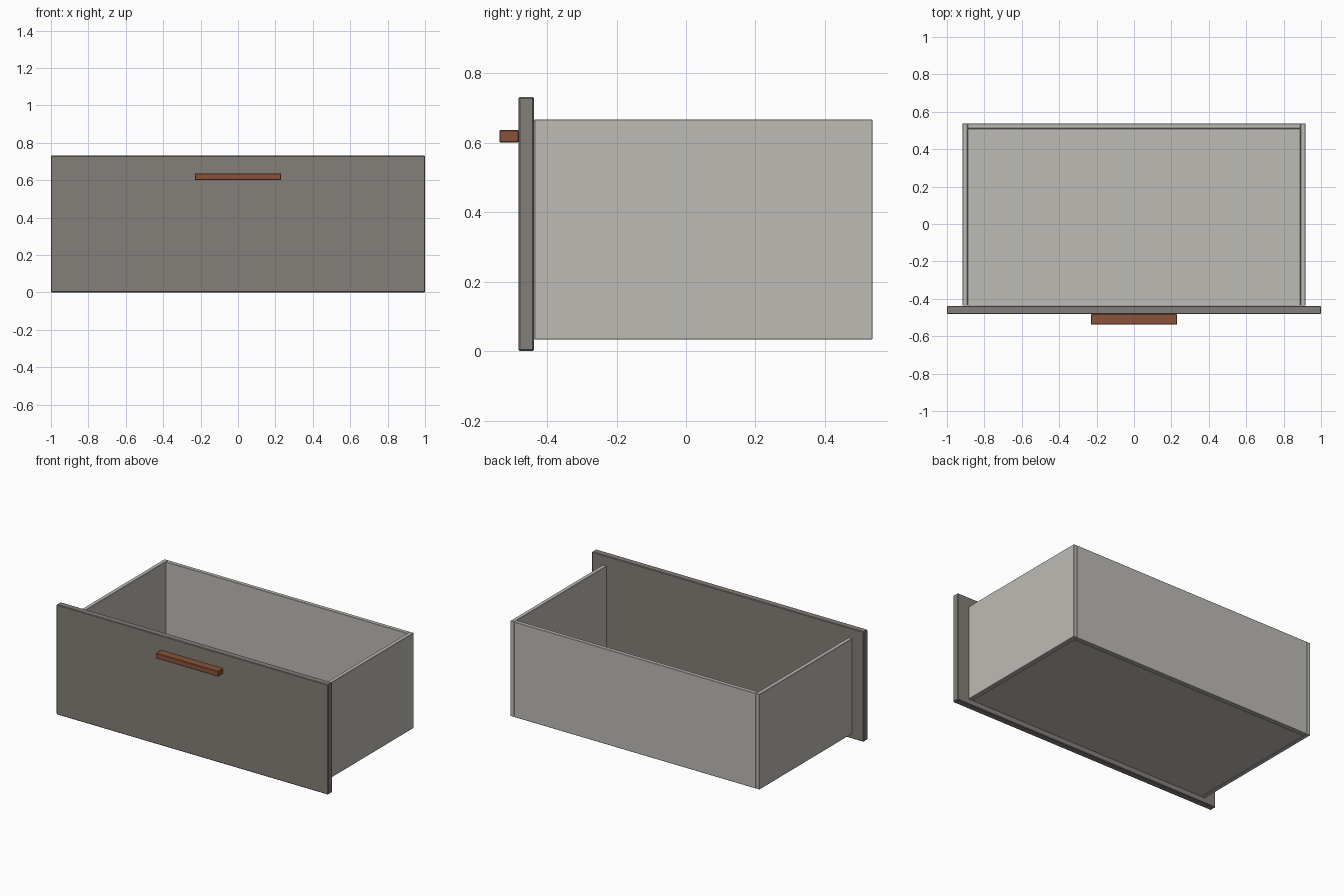
import bpy

cube = bpy.data.objects.get("Cube")
if cube:
    bpy.data.objects.remove(cube, do_unlink=True)


def material(name, rgb):
    mat = bpy.data.materials.new(name)
    mat.use_nodes = True
    mat.diffuse_color = (*rgb, 1)
    bsdf = next(n for n in mat.node_tree.nodes if n.type == "BSDF_PRINCIPLED")
    bsdf.inputs["Base Color"].default_value = (*rgb, 1)
    bsdf.inputs["Roughness"].default_value = 0.7
    return mat


def board(name, x, y, z, mat, bevel=0.002):
    """Box spanning the given (low, high) ranges, with softened edges."""
    spans = (x, y, z)
    bpy.ops.mesh.primitive_cube_add(size=1, location=[(a + b) / 2 for a, b in spans])
    obj = bpy.context.object
    obj.name = name
    obj.scale = [b - a for a, b in spans]
    bpy.ops.object.transform_apply(location=False, rotation=False, scale=True)
    obj.data.materials.append(mat)
    mod = obj.modifiers.new("soft_edges", "BEVEL")
    mod.width = bevel
    mod.segments = 1
    return obj


front_grey = material("warm_grey", (0.231, 0.209, 0.188))
box_grey = material("light_grey", (0.515, 0.497, 0.462))
handle_brown = material("red_brown", (0.25, 0.084, 0.041))

# Shared box limits
OUT, INN = 0.917, 0.890
FRONT, BACK = -0.437, 0.537
LOW, TOP = 0.033, 0.667
WALL = OUT - INN

# Front panel and handle
board("front_panel", (-1, 1), (-0.482, -0.438), (0, 0.732), front_grey, 0.004)
board("handle", (-0.23, 0.23), (-0.537, -0.482), (0.601, 0.636), handle_brown)

# Side walls
for side, s in (("left", 1), ("right", -1)):
    board(side + "_wall", sorted((s * INN, s * OUT)), (FRONT, BACK), (LOW, TOP), box_grey)

# Back wall and floor fitted between the sides
board("back_wall", (-INN, INN), (BACK - WALL, BACK), (LOW, TOP), box_grey)
board("floor", (-INN, INN), (FRONT, BACK - WALL), (LOW, LOW + WALL), box_grey)
